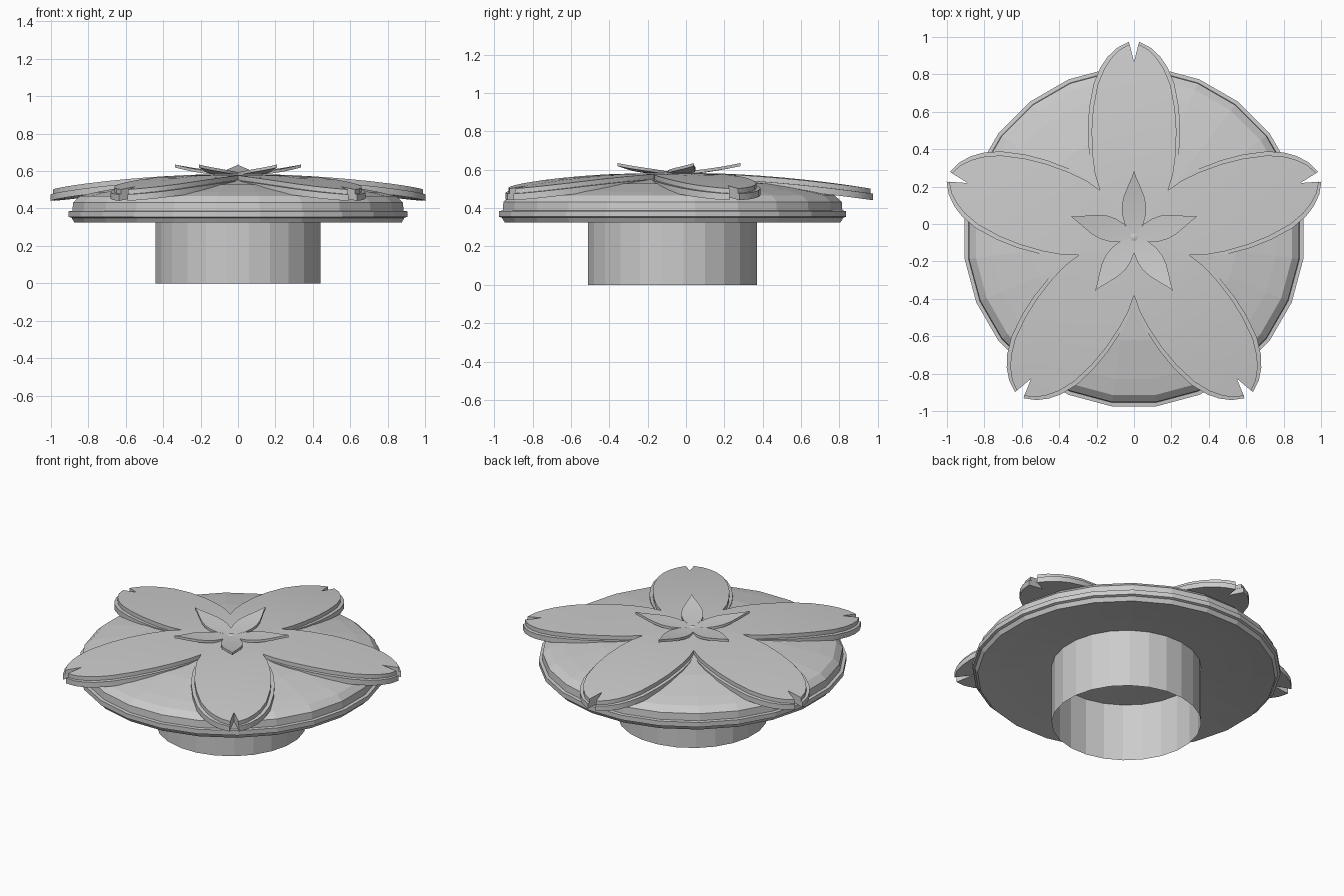
import bpy, bmesh
from math import sin, cos, pi, radians, hypot

cube = bpy.data.objects.get("Cube")
if cube:
    bpy.data.objects.remove(cube)

CENTRE_Y = -0.07
SIDES = 24

grey = bpy.data.materials.new("plain_grey")
grey.use_nodes = True
grey.diffuse_color = (0.6, 0.6, 0.6, 1)
grey.node_tree.nodes["Principled BSDF"].inputs["Base Color"].default_value = (0.6, 0.6, 0.6, 1)


def finish(name, bm, angle=None):
    """Turn a bmesh into a named object placed on the common axis."""
    bmesh.ops.remove_doubles(bm, verts=bm.verts, dist=0.0005)
    bmesh.ops.recalc_face_normals(bm, faces=bm.faces)
    mesh = bpy.data.meshes.new(name)
    bm.to_mesh(mesh)
    bm.free()
    mesh.materials.append(grey)
    obj = bpy.data.objects.new(name, mesh)
    obj.location.y = CENTRE_Y
    bpy.context.collection.objects.link(obj)
    if angle:
        bpy.ops.object.select_all(action="DESELECT")
        obj.select_set(True)
        bpy.context.view_layer.objects.active = obj
        bpy.ops.object.shade_smooth_by_angle(angle=radians(angle))
    return obj


def lathe(name, profile):
    """Spin a (radius, height) profile; radii are measured to the flat sides."""
    bm = bmesh.new()
    rings = []
    for r, z in profile:
        r /= cos(pi / SIDES)
        turns = [2 * pi * (i + 0.5) / SIDES for i in range(SIDES)]
        rings.append([bm.verts.new((r * cos(a), r * sin(a), z)) for a in turns])
    for low, high in zip(rings, rings[1:]):
        for i in range(SIDES):
            j = (i + 1) % SIDES
            bm.faces.new((low[i], low[j], high[j], high[i]))
    return finish(name, bm)


def flower(name, rows, height, thickness):
    """Five petals; each row is (spine distance, half width, edge distance)."""
    bm = bmesh.new()
    for k in range(5):
        a = 2 * pi * k / 5

        def vert(x, y, drop):
            z = height(hypot(x, y)) - drop
            return bm.verts.new((x * cos(a) - y * sin(a), x * sin(a) + y * cos(a), z))

        for side in (1, -1):
            layers = []
            for drop in (0, thickness):
                hub = vert(0, 0, drop)
                spine = [vert(0, c, drop) for c, w, e in rows]
                edge = [vert(side * w, e, drop) for c, w, e in rows]
                bm.faces.new((hub, edge[0], spine[0]))
                for i in range(len(rows) - 1):
                    bm.faces.new((spine[i], edge[i], edge[i + 1]))
                    bm.faces.new((spine[i], edge[i + 1], spine[i + 1]))
                # Outer rim, ending on the spine at the tip
                layers.append(edge + [spine[-1]])
            top, bottom = layers
            for i in range(len(top) - 1):
                bm.faces.new((top[i], top[i + 1], bottom[i + 1], bottom[i]))
    bmesh.ops.dissolve_degenerate(bm, edges=bm.edges, dist=0.0002)
    return finish(name, bm, 30)


# Open tube and domed cap with a stepped rim and a hollowed underside
lathe("neck_tube", [(0.44, 0), (0.44, 0.38)])
underside = [(r, 0.395 - 0.07 * (r / 0.875) ** 2) for r in (0, 0.22, 0.44, 0.6, 0.75, 0.875)]
lathe("domed_cap", underside + [
    (0.89, 0.35), (0.905, 0.355), (0.905, 0.385), (0.885, 0.387), (0.882, 0.432),
    (0.845, 0.466), (0.76, 0.487), (0.55, 0.527), (0.3, 0.555), (0, 0.565)])


# Large notched blossom in two stacked layers
def blossom_height(r):
    return 0.585 - 0.078 * r * r


outer = [(0.25, 0.182, 0.25), (0.34, 0.22, 0.34), (0.44, 0.24, 0.44), (0.57, 0.247, 0.57),
         (0.68, 0.24, 0.69), (0.78, 0.216, 0.82), (0.84, 0.178, 0.91), (0.88, 0.14, 0.965),
         (0.91, 0.09, 1.012), (0.935, 0.028, 1.044)]
inset = [0, 0.011, 0.018, 0.02, 0.021, 0.021, 0.02, 0.018, 0.012, 0.004]
inner = [(c, w - d, e - 0.012 * i / 9) for i, ((c, w, e), d) in enumerate(zip(outer, inset))]
flower("blossom_lower_layer", outer, lambda r: blossom_height(r) - 0.025, 0.034)
flower("blossom_upper_layer", inner, blossom_height, 0.026)

# Small raised blossom with upturned pointed petals
small = [(0.07, 0.05, 0.07), (0.12, 0.063, 0.12), (0.17, 0.065, 0.17), (0.22, 0.054, 0.22),
         (0.27, 0.034, 0.27), (0.32, 0.012, 0.32), (0.355, 0, 0.355)]
flower("small_blossom", small, lambda r: 0.587 + 0.048 * (r / 0.355) ** 1.6, 0.016)

# Low button in the middle
bm = bmesh.new()
bmesh.ops.create_cone(bm, cap_ends=True, segments=10, radius1=0.03, radius2=0.012, depth=0.01)
bmesh.ops.translate(bm, verts=bm.verts, vec=(0, 0, 0.588))
finish("centre_button", bm, 60)
